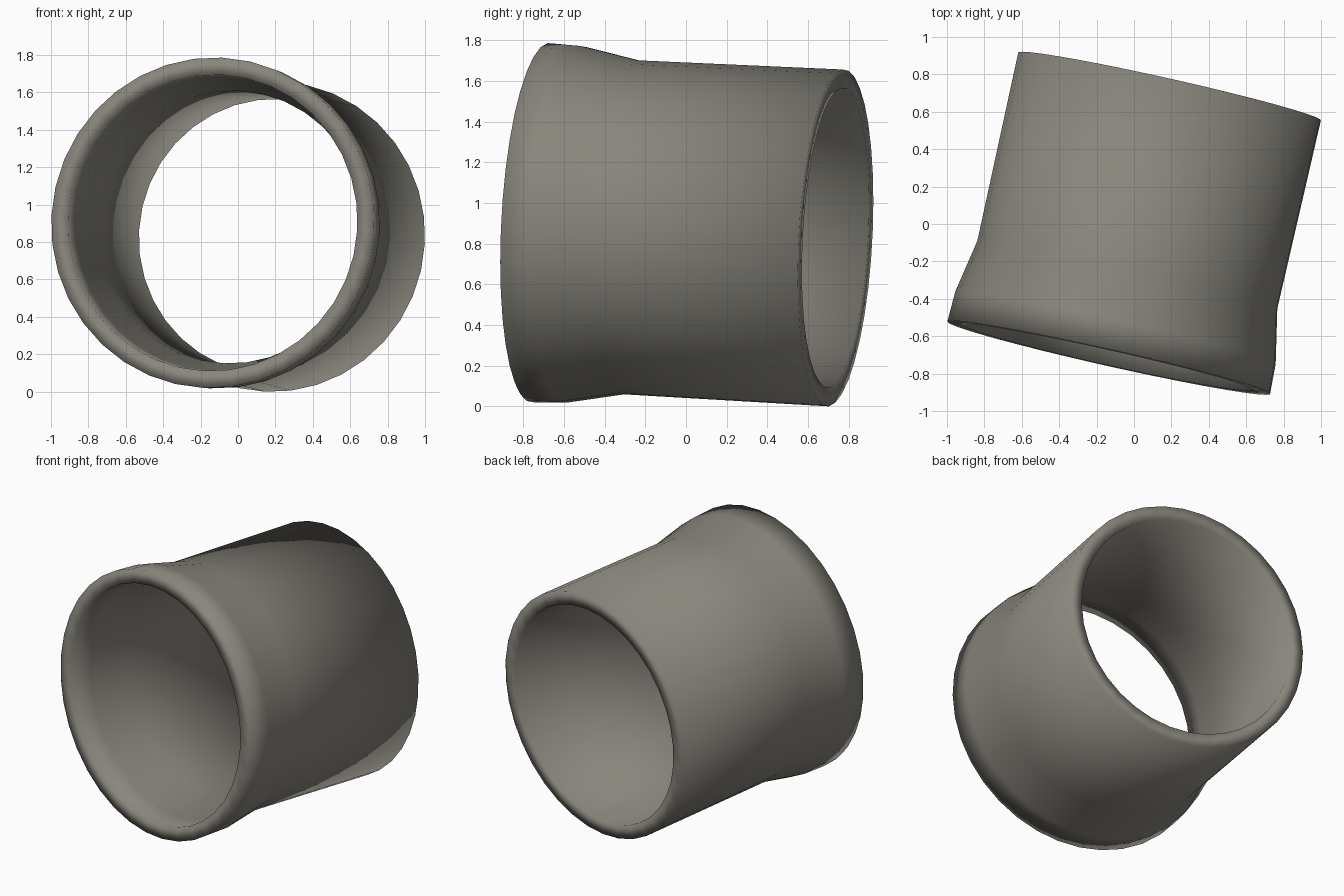
import bpy, bmesh, math
from mathutils import Vector, Matrix

if "Cube" in bpy.data.objects:
    bpy.data.objects.remove(bpy.data.objects["Cube"])

metal = bpy.data.materials.new("warm grey")
metal.diffuse_color = (0.25, 0.237, 0.204, 1)
metal.use_nodes = True
metal.node_tree.nodes["Principled BSDF"].inputs["Base Color"].default_value = metal.diffuse_color

# Axis of the tilted pipe collar, from flared front to plain back
front = Vector((-0.135, -0.715, 0.907))
back = Vector((0.19, 0.735, 0.832))
axis = back - front
length = axis.length
SIDES = 36

# Closed wall profile: (distance from front, radius)
profile = [(0, 0.885), (0.165, 0.879), (0.455, 0.823), (length, 0.83),
           (length, 0.738), (0.455, 0.73), (0.165, 0.787), (0, 0.793)]

bm = bmesh.new()
rings = []
for s, r in profile:
    rings.append([bm.verts.new((r * math.cos(2 * math.pi * i / SIDES),
                                r * math.sin(2 * math.pi * i / SIDES), s))
                  for i in range(SIDES)])
for k in range(len(rings)):
    a, b = rings[k], rings[(k + 1) % len(rings)]
    for i in range(SIDES):
        j = (i + 1) % SIDES
        bm.faces.new((a[i], a[j], b[j], b[i])).smooth = True
bmesh.ops.recalc_face_normals(bm, faces=bm.faces)

# Tilt into place
rot = Vector((0, 0, 1)).rotation_difference(axis).to_matrix().to_4x4()
bm.transform(Matrix.Translation(front) @ rot)

# Stand on the ground
low = min(v.co.z for v in bm.verts)
bm.transform(Matrix.Translation((0, 0, -low)))

mesh = bpy.data.meshes.new("pipe_collar")
bm.to_mesh(mesh)
bm.free()
mesh.materials.append(metal)
obj = bpy.data.objects.new("pipe_collar", mesh)
bpy.context.collection.objects.link(obj)
